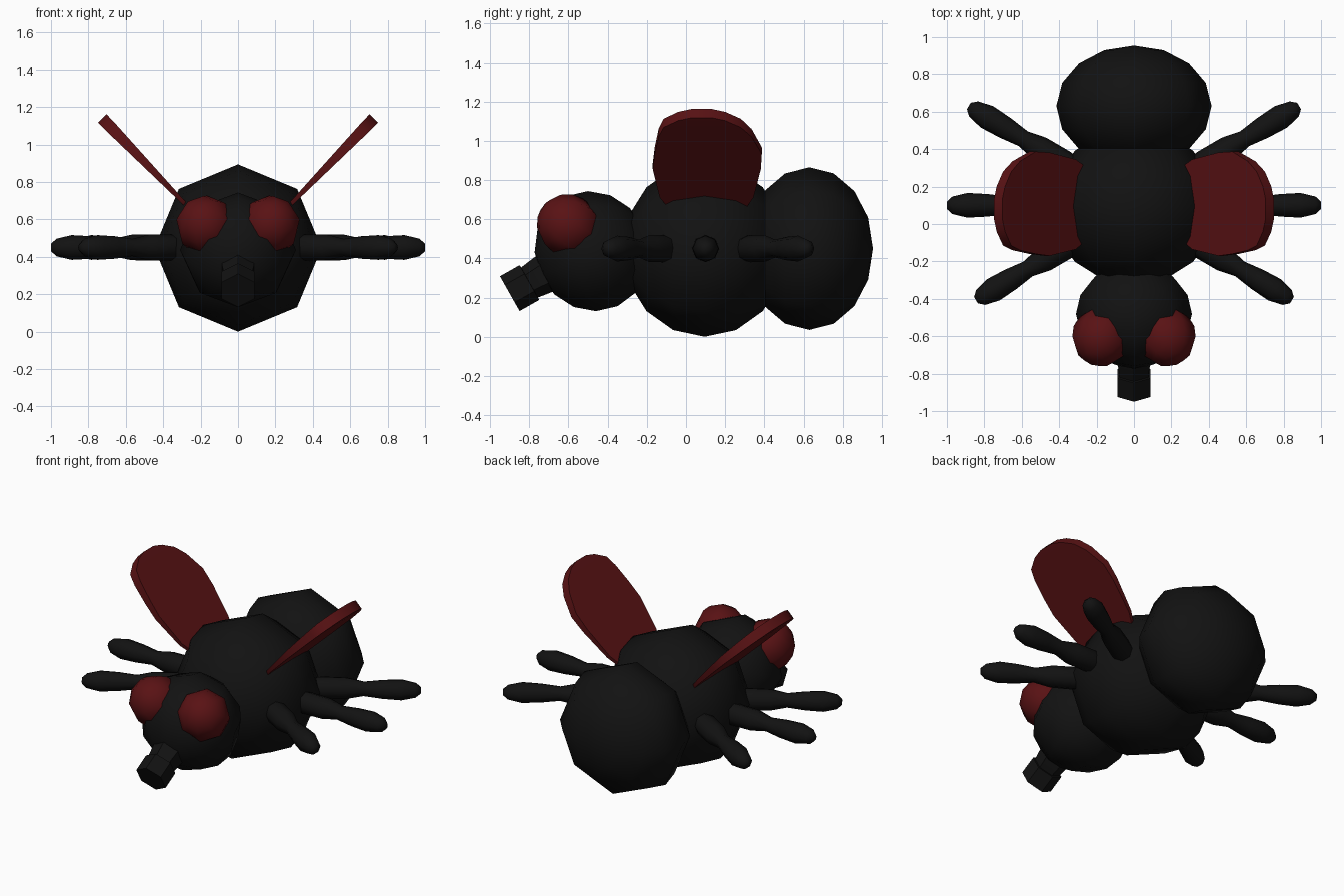
import bpy, bmesh, math
from mathutils import Vector

if "Cube" in bpy.data.objects:
    bpy.data.objects.remove(bpy.data.objects["Cube"])


def material(name, rgb):
    m = bpy.data.materials.new(name)
    m.diffuse_color = (*rgb, 1)
    m.use_nodes = True
    m.node_tree.nodes["Principled BSDF"].inputs["Base Color"].default_value = m.diffuse_color
    return m


BLACK = material("black", (0.006, 0.006, 0.006))
RED = material("dark_red", (0.10, 0.006, 0.007))


def finish(name, bm, mat, angle):
    bmesh.ops.recalc_face_normals(bm, faces=bm.faces)
    mesh = bpy.data.meshes.new(name)
    bm.to_mesh(mesh)
    bm.free()
    mesh.materials.append(mat)
    ob = bpy.data.objects.new(name, mesh)
    bpy.context.collection.objects.link(ob)
    bpy.ops.object.select_all(action='DESELECT')
    ob.select_set(True)
    bpy.context.view_layer.objects.active = ob
    bpy.ops.object.shade_smooth_by_angle(angle=math.radians(angle))
    return ob


def lathe(name, origin, axis, profile, mat, sides=8, angle=60):
    """Turn (distance, radius) pairs about an axis, first corner upward."""
    o, d = Vector(origin), Vector(axis).normalized()
    up = Vector((0, 0, 1))
    up = (up - d * up.dot(d)).normalized()
    side = d.cross(up)
    bm = bmesh.new()
    rings = []
    for t, r in profile:
        ring = []
        for i in range(sides):
            a = 2 * math.pi * i / sides
            ring.append(bm.verts.new(o + d * t + (up * math.cos(a) + side * math.sin(a)) * r))
        rings.append(ring)
    for a, b in zip(rings, rings[1:]):
        for i in range(sides):
            j = (i + 1) % sides
            bm.faces.new((a[i], a[j], b[j], b[i]))
    bm.faces.new(rings[0])
    bm.faces.new(rings[-1])
    bmesh.ops.remove_doubles(bm, verts=bm.verts, dist=1e-5)
    bmesh.ops.dissolve_degenerate(bm, edges=bm.edges, dist=1e-5)
    return finish(name, bm, mat, angle)


def ball(name, center, axis, half_length, radius, mat):
    """Low-poly ellipsoid, eight sides and eight bands."""
    profile = [(-half_length * math.cos(math.pi * k / 8),
                radius * math.sin(math.pi * k / 8)) for k in range(9)]
    return lathe(name, center, axis, profile, mat)


# Body
ball("thorax", (0, 0.095, 0.447), (0, 1, 0), 0.42, 0.447, BLACK)
ball("abdomen", (0, 0.63, 0.45), (0, 1, 0), 0.325, 0.415, BLACK)
ball("head", (0, -0.48, 0.437), (0, -0.906, -0.423), 0.29, 0.31, BLACK)

# Six-sided snout with a collar behind its mouthpiece
lathe("snout", (0, -0.90, 0.22), (0, 0.87, 0.49),
      [(0, 0.102), (0.115, 0.102), (0.116, 0.088), (0.2, 0.1), (0.3, 0.1)],
      BLACK, sides=6, angle=30)

# Legs: two bulging segments each
LEG = [(0.3, 0.05), (0.43, 0.07), (0.57, 0.068), (0.67, 0.046),
       (0.78, 0.06), (0.89, 0.066), (0.97, 0.047), (1.0, 0.02)]
# Wing outline: (height, front y, back y)
WING = [(0.58, 0.00, 0.22), (0.64, -0.07, 0.29), (0.72, -0.135, 0.345),
        (0.87, -0.17, 0.382), (0.95, -0.16, 0.387), (1.04, -0.14, 0.335),
        (1.09, -0.115, 0.28), (1.125, -0.04, 0.20), (1.14, 0.03, 0.13)]


def wing(name, s):
    outline = [(z, y) for z, y, _ in WING] + [(z, y) for z, _, y in reversed(WING)]
    bm = bmesh.new()
    faces = []
    for sign in (1, -1):
        vs = []
        for z, y in outline:
            # Thickness grows from root to tip
            h = 0.010 + 0.022 * min(1, max(0, (z - 0.68) / 0.42))
            x = 0.29 + (z - 0.69) * 0.97
            vs.append(bm.verts.new((s * (x + sign * h * 0.7), y, z - sign * h * 0.7)))
        faces.append(vs)
        n = len(WING)
        for i in range(n - 1):
            bm.faces.new((vs[i], vs[i + 1], vs[-i - 2], vs[-i - 1]))
    a, b = faces
    for i in range(len(a)):
        j = (i + 1) % len(a)
        bm.faces.new((a[i], a[j], b[j], b[i]))
    finish(name, bm, RED, 40)


for s, label in ((-1, "left"), (1, "right")):
    for part, deg, length in (("front", -31, 0.985), ("middle", 0, 1.0), ("back", 31, 1.03)):
        a = math.radians(deg)
        lathe(f"{label}_{part}_leg", (0, 0.1, 0.45), (s * math.cos(a), math.sin(a), 0),
              [(t * length, r) for t, r in LEG], BLACK)
    ball(f"{label}_eye", (s * 0.172, -0.6, 0.568), (s * 0.3, -0.8, 0.5), 0.165, 0.16, RED)
    wing(f"{label}_wing", s)
